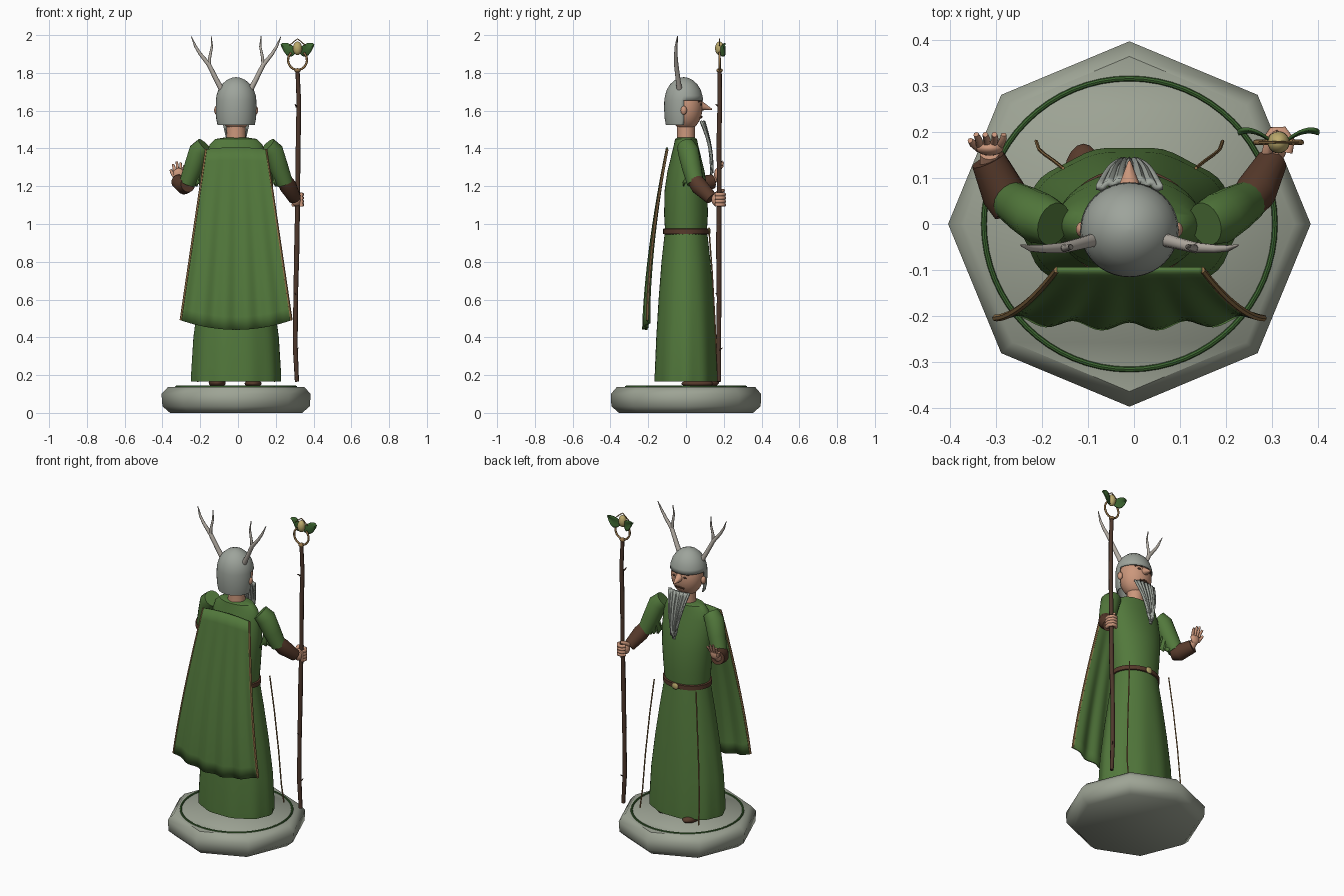
import bpy, bmesh, math
from mathutils import Vector

if "Cube" in bpy.data.objects:
    bpy.data.objects.remove(bpy.data.objects["Cube"])

CX = -0.01  # centre line of the figure


def mat(name, rgb):
    m = bpy.data.materials.new(name)
    m.diffuse_color = (*rgb, 1)
    m.use_nodes = True
    m.node_tree.nodes["Principled BSDF"].inputs["Base Color"].default_value = m.diffuse_color
    return m


STONE = mat("stone grey", (0.34, 0.37, 0.30))
GREY = mat("helmet grey", (0.34, 0.37, 0.33))
GREEN = mat("robe green", (0.085, 0.19, 0.045))
LEAF = mat("leaf green", (0.045, 0.13, 0.03))
BROWN = mat("leather brown", (0.095, 0.042, 0.024))
WOOD = mat("staff wood", (0.075, 0.038, 0.024))
SKIN = mat("skin", (0.60, 0.31, 0.20))
GOLD = mat("pale gold", (0.50, 0.40, 0.15))
BRONZE = mat("bronze trim", (0.29, 0.17, 0.065))
BONE = mat("bone", (0.47, 0.43, 0.38))


def finish(name, bm, m, angle=40):
    bmesh.ops.recalc_face_normals(bm, faces=bm.faces)
    me = bpy.data.meshes.new(name)
    bm.to_mesh(me)
    bm.free()
    ob = bpy.data.objects.new(name, me)
    bpy.context.collection.objects.link(ob)
    me.materials.append(m)
    bpy.ops.object.select_all(action='DESELECT')
    ob.select_set(True)
    bpy.context.view_layer.objects.active = ob
    bpy.ops.object.shade_smooth_by_angle(angle=math.radians(angle))
    return ob


def skin_rings(name, rings, m, angle=40):
    """Joins closed loops of points into a capped solid."""
    bm = bmesh.new()
    loops = [[bm.verts.new(p) for p in r] for r in rings]
    n = len(loops[0])
    for a, b in zip(loops, loops[1:]):
        for i in range(n):
            bm.faces.new((a[i], a[(i + 1) % n], b[(i + 1) % n], b[i]))
    bm.faces.new(loops[0])
    bm.faces.new(loops[-1])
    return finish(name, bm, m, angle)


def lathe(name, prof, m, seg=40, cy=0.0, folds=0, angle=40):
    """prof: (z, rx, ry, fold depth)."""
    rings = []
    for z, rx, ry, d in prof:
        ring = []
        for i in range(seg):
            a = 2 * math.pi * i / seg
            k = 1 + d * math.cos(folds * a)
            ring.append((CX + rx * k * math.cos(a), cy + ry * k * math.sin(a), z))
        rings.append(ring)
    return skin_rings(name, rings, m, angle)


def tube(name, pts, radii, m, seg=10, closed=False):
    pts = [Vector(p) for p in pts]
    rings = []
    side = None
    for i, p in enumerate(pts):
        t = (pts[min(i + 1, len(pts) - 1)] - pts[max(i - 1, 0)]).normalized()
        if side is None:
            side = t.orthogonal().normalized()
        side = (side - t * side.dot(t)).normalized()
        up = t.cross(side)
        r = radii[i] if isinstance(radii, (list, tuple)) else radii
        rings.append([p + r * (side * math.cos(2 * math.pi * k / seg) + up * math.sin(2 * math.pi * k / seg))
                      for k in range(seg)])
    return skin_rings(name, rings, m, 50)


def ball(name, c, s, m, seg=20):
    bm = bmesh.new()
    bmesh.ops.create_uvsphere(bm, u_segments=seg, v_segments=seg // 2 + 2, radius=1)
    for v in bm.verts:
        v.co = Vector((c[i] + v.co[i] * s[i] for i in range(3)))
    return finish(name, bm, m, 60)


def sheet(name, f, nu, nv, m, thick):
    """Solidified grid from f(u in -1..1, v in 0..1)."""
    bm = bmesh.new()
    g = [[bm.verts.new(f(-1 + 2 * i / nu, j / nv)) for i in range(nu + 1)] for j in range(nv + 1)]
    for j in range(nv):
        for i in range(nu):
            bm.faces.new((g[j][i], g[j][i + 1], g[j + 1][i + 1], g[j + 1][i]))
    ob = finish(name, bm, m, 50)
    s = ob.modifiers.new("thickness", 'SOLIDIFY')
    s.thickness, s.offset = thick, 0
    return ob


# Octagonal stone base with bevelled rims and an inlaid ring
base = lathe("base", [(0, .35, .355, 0), (.035, .39, .395, 0), (.10, .395, .398, 0), (.138, .36, .365, 0)],
             STONE, seg=8, angle=50)
bpy.ops.mesh.primitive_torus_add(location=(CX, 0, .138), major_radius=.317, minor_radius=.006,
                                 major_segments=64, minor_segments=8)
bpy.context.object.name = "base_ring"
bpy.context.object.data.materials.append(LEAF)

# Shoes, robe and belt
ball("left_shoe", (CX - .10, .09, .16), (.045, .085, .028), BROWN)
ball("right_shoe", (CX + .09, .06, .155), (.045, .085, .02), BROWN)
lathe("robe_skirt", [(.165, .234, .168, .018), (.20, .235, .168, .016), (.40, .224, .159, .01), (.60, .198, .146, .006),
                     (.80, .166, .13, .003), (.96, .138, .112, 0)], GREEN, seg=60, folds=10)
lathe("robe_torso", [(.95, .136, .11, 0), (1.05, .146, .116, 0), (1.18, .158, .113, 0), (1.28, .162, .098, 0),
                     (1.37, .155, .076, 0), (1.42, .140, .064, 0), (1.45, .11, .058, 0), (1.458, .06, .045, 0)], GREEN)
lathe("belt", [(.945, .138, .112, 0), (.948, .148, .121, 0), (.974, .148, .121, 0), (.977, .138, .112, 0)], BROWN)
ball("belt_buckle", (CX, .122, .961), (.022, .008, .02), GOLD)

# Neck, head and face
lathe("neck", [(1.42, .055, .05, 0), (1.48, .05, .047, 0), (1.58, .052, .05, 0)], SKIN, seg=20)
ball("head", (CX, .0, 1.62), (.096, .088, .125), SKIN, 28)
tube("nose", [(CX, .06, 1.635), (CX, .088, 1.622), (CX, .137, 1.607)], [.03, .022, .003], SKIN)
tube("mouth", [(CX - .03, .077, 1.562), (CX, .083, 1.567), (CX + .03, .077, 1.562)], .005, BROWN, 8)
for s, side in ((-1, "left"), (1, "right")):
    ball(side + "_ear", (CX + s * .103, -.012, 1.602), (.014, .017, .024), SKIN, 14)
    ball(side + "_eye", (CX + s * .036, .079, 1.632), (.013, .005, .006), WOOD, 10)
    tube(side + "_brow", [(CX + s * x, y, z) for x, y, z in ((.016, .084, 1.65), (.04, .078, 1.656), (.06, .066, 1.648))],
         .004, WOOD, 6)

# Helmet: dome cut open around the face
helm = lathe("helmet", [(1.525, .099, .095, 0), (1.56, .106, .101, 0), (1.61, .108, .104, 0), (1.655, .107, .103, 0),
                        (1.68, .104, .099, 0), (1.71, .094, .09, 0), (1.74, .075, .072, 0), (1.763, .048, .046, 0),
                        (1.775, .02, .019, 0), (1.777, .002, .002, 0)], GREY, cy=-.012, angle=60)
bm = bmesh.new()
bm.from_mesh(helm.data)
cut = [f for f in bm.faces if f.normal.z < -.9 or (f.calc_center_median().y > -.015 and f.calc_center_median().z < 1.66)]
bmesh.ops.delete(bm, geom=cut, context='FACES')
bm.to_mesh(helm.data)
bm.free()
helm.modifiers.new("thickness", 'SOLIDIFY').thickness = .006


# Pointed, ridged beard
def beard(u, v):
    w = .073 * (1 - v) + .02 * v
    z = 1.545 - v * (.285 - .05 * abs(u) - .012 * math.cos(u * 14))
    return (CX + u * w, .092 + .045 * v + .012 * math.sin(math.pi * v) - .016 * u * u * (1 - v)
            + .004 * math.cos(u * 19), z)


sheet("beard", beard, 28, 10, GREY, .012)

# Antlers with a fork
for s, side in ((-1, "left"), (1, "right")):
    def P(*pts):
        return [(CX + s * x, y, z) for x, y, z in pts]
    tube(side + "_antler", P((.078, -.035, 1.715), (.105, -.042, 1.765), (.145, -.052, 1.845), (.19, -.054, 1.90),
                             (.215, -.053, 1.94), (.237, -.046, 1.992)), [.015, .013, .012, .009, .007, .002], BONE)
    tube(side + "_antler_fork", P((.143, -.052, 1.84), (.14, -.053, 1.88), (.128, -.05, 1.94), (.132, -.045, 1.995)),
         [.009, .008, .006, .002], BONE)
    # Hanging cords in front of the skirt
    tube(side + "_cord", P((.145, .122, .965), (.165, .138, .75), (.185, .152, .5), (.197, .163, .28), (.203, .18, .165)),
         .004, BRONZE, 6)
    # Sleeves
    tube(side + "_sleeve", P((.165, .0, 1.415), (.195, .012, 1.385), (.225, .03, 1.30), (.258, .05, 1.215)),
         [.048, .056, .052, .044], GREEN, 18)
    sheet(side + "_sleeve_drape", lambda u, v: (CX + s * (.21 + .035 * u), .035 + .045 * v * u + .01 * math.sin(u * 9),
                                                1.29 - v * (.08 + .012 * math.cos(u * 12))), 14, 4, GREEN, .01)


# Cape with folds
def cape(u, v):
    w = .158 * (1 - v) + .292 * v
    y = -.10 - .118 * (1 - (1 - v) ** 1.6) + .02 * u * u * v + .009 * v * math.cos(u * 15)
    return (CX + u * w, y, 1.405 - .01 * u * u - v * (.965 - .06 * u * u))


sheet("cape", cape, 48, 14, GREEN, .012)
for s, side in ((-1, "left"), (1, "right")):
    tube(side + "_cape_trim", [cape(s, j / 12) for j in range(13)], .0075, BRONZE, 6)

# Right arm gripping the staff
tube("right_bracer", [(.245, .045, 1.235), (.265, .07, 1.20), (.30, .135, 1.135)], [.04, .046, .034], BROWN, 16)
ball("right_palm", (.306, .162, 1.13), (.026, .028, .036), SKIN)
for i in range(4):
    z = 1.102 + .018 * i
    tube(f"right_finger_{i}", [(.335, .155, z), (.340, .182, z), (.325, .203, z), (.302, .202, z), (.292, .186, z)],
         .0105, SKIN, 8)
tube("right_thumb", [(.29, .15, 1.15), (.295, .18, 1.172), (.315, .2, 1.178)], [.013, .011, .008], SKIN, 8)

# Left arm with the open raised hand
tube("left_bracer", [(-.265, .03, 1.21), (-.283, .065, 1.205), (-.318, .14, 1.225)], [.042, .049, .038], BROWN, 16)
tube("left_wrist", [(-.315, .13, 1.222), (-.315, .155, 1.245)], .022, SKIN)
ball("left_palm", (-.314, .165, 1.262), (.03, .016, .034), SKIN)
for i in range(4):
    x = -.336 + .015 * i
    top = (1.315, 1.33, 1.325, 1.308)[i]
    tube(f"left_finger_{i}", [(x, .172, 1.275), (x - .003 + .003 * i, .185, 1.30), (x - .008 + .005 * i, .195, top)],
         [.0085, .008, .006], SKIN, 8)
tube("left_thumb", [(-.335, .165, 1.25), (-.35, .175, 1.272), (-.357, .182, 1.287)], [.011, .009, .006], SKIN, 8)

# Staff with twigs
tube("staff", [(.312, .175, .165), (.303, .173, .35), (.305, .175, .6), (.312, .173, .9), (.316, .176, 1.15),
               (.319, .175, 1.45), (.322, .179, 1.65), (.315, .178, 1.815)],
     [.011, .013, .012, .014, .012, .013, .012, .011], WOOD, 8)
for z, d in ((.33, 1), (.62, -1), (1.32, 1), (1.62, -1)):
    tube("staff_twig", [(.31, .175, z), (.31 + d * .008, .175 + d * .018, z + .014)], [.006, .002], WOOD, 6)

# Staff head: collar, horseshoe, arch, seed and leaves
HX, HY = .315, .178
ball("staff_collar", (HX, HY, 1.813), (.017, .017, .012), BRONZE, 12)
tube("staff_horseshoe", [(HX + .05 * math.sin(math.radians(a)), HY, 1.868 - .052 * math.cos(math.radians(a)))
                         for a in range(-140, 141, 14)], .006, BRONZE, 8)
tube("staff_arch", [(HX - .042, HY, 1.945), (HX - .02, HY, 1.965), (HX, HY, 1.98), (HX + .02, HY, 1.965),
                    (HX + .042, HY, 1.945)], .003, BRONZE, 6)
ball("staff_seed", (HX, HY, 1.93), (.024, .024, .036), GOLD)
for s, side in ((-1, "left"), (1, "right")):
    def leaf(u, v):
        w = .034 * math.sin(math.pi * min(1, .08 + .92 * v)) ** .8
        return (HX + s * (.012 + .075 * v), HY + .022 * math.sin(math.pi * v * .7) + .010 * abs(u) * v,
                1.915 + .035 * v + u * w - .01 * math.sin(math.pi * v))
    sheet(side + "_leaf", leaf, 6, 10, LEAF, .006)
